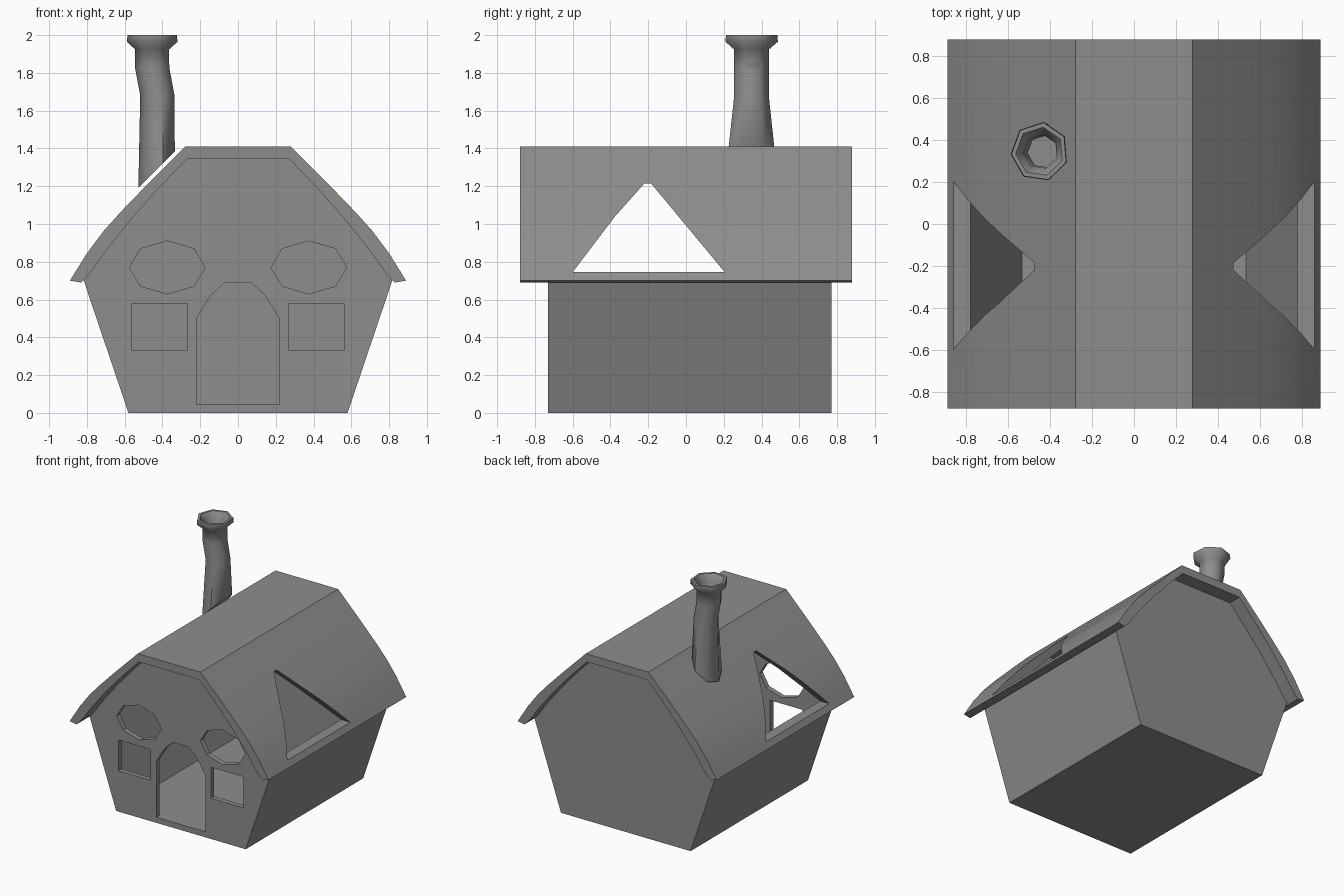
import bpy
import bmesh
import math

cube = bpy.data.objects.get("Cube")
if cube:
    bpy.data.objects.remove(cube, do_unlink=True)

grey = bpy.data.materials.new("plain grey")
grey.use_nodes = True
colour = (0.27, 0.27, 0.27, 1)
grey.diffuse_color = colour
grey.node_tree.nodes["Principled BSDF"].inputs["Base Color"].default_value = colour


def add_object(name, bm):
    bmesh.ops.recalc_face_normals(bm, faces=bm.faces)
    mesh = bpy.data.meshes.new(name)
    bm.to_mesh(mesh)
    bm.free()
    mesh.materials.append(grey)
    obj = bpy.data.objects.new(name, mesh)
    bpy.context.collection.objects.link(obj)
    return obj


def prism(name, outline, start, end, axis="y"):
    """Extrude an outline, drawn in the upright plane, along x or y."""
    bm = bmesh.new()

    def place(u, z, d):
        return (u, d, z) if axis == "y" else (d, u, z)

    a = [bm.verts.new(place(u, z, start)) for u, z in outline]
    b = [bm.verts.new(place(u, z, end)) for u, z in outline]
    bm.faces.new(a)
    bm.faces.new(b)
    n = len(a)
    for i in range(n):
        bm.faces.new((a[i], a[(i + 1) % n], b[(i + 1) % n], b[i]))
    return add_object(name, bm)


def mirrored(half):
    """Close a right-hand half outline with its mirror image."""
    return half + [(-u, z) for u, z in reversed(half)]


def select(obj):
    bpy.ops.object.select_all(action="DESELECT")
    obj.select_set(True)
    bpy.context.view_layer.objects.active = obj


def cut(obj, cutter):
    cutter.hide_render = True
    mod = obj.modifiers.new("opening", "BOOLEAN")
    mod.operation = "DIFFERENCE"
    mod.solver = "EXACT"
    mod.object = cutter
    select(obj)
    bpy.ops.object.modifier_apply(modifier=mod.name)
    bpy.data.objects.remove(cutter, do_unlink=True)


def smooth(obj, degrees):
    select(obj)
    bpy.ops.object.shade_smooth_by_angle(angle=math.radians(degrees))


# House body: leaning walls, floor and two gables, open under the roof
front, back, wall = -0.73, 0.77, 0.04
body = prism("house_walls", mirrored([(0.58, 0), (0.82, 0.71), (0.58, 1.03), (0.275, 1.35)]),
             front, back)
cut(body, prism("room", mirrored([(0.535, 0.045), (0.785, 0.71), (1, 0.71), (1, 1.6)]),
                front + wall, back - wall))

# Door, square windows and eight-sided upper windows in the front gable
door = mirrored([(0.22, 0.045), (0.22, 0.50), (0.145, 0.62), (0.07, 0.69)])
openings = [door]
for side in (-1, 1):
    openings.append([(side * 0.27, 0.33), (side * 0.56, 0.33),
                     (side * 0.56, 0.58), (side * 0.27, 0.58)])
    openings.append([(side * 0.375 + 0.2 * math.cos(i * math.pi / 4),
                      0.77 + 0.14 * math.sin(i * math.pi / 4)) for i in range(8)])
for outline in openings:
    cut(body, prism("front_cutter", outline, front - 0.1, front + wall + 0.02))

# Curved roof with a flat ridge and triangular side openings
outer = [(0.89, 0.70), (0.80, 0.845), (0.71, 0.965), (0.62, 1.065), (0.47, 1.22), (0.28, 1.41)]
inner = [(0.27, 1.345), (0.42, 1.19), (0.57, 1.02), (0.69, 0.87), (0.79, 0.73), (0.83, 0.69)]
half = inner + outer
bm = bmesh.new()
rings = []
for y in (-0.88, 0.88):
    right = [bm.verts.new((u, y, z)) for u, z in half]
    left = [bm.verts.new((-u, y, z)) for u, z in half]
    rings.append((right, left))
    count = len(inner)
    for pts in (right, left):
        for i in range(count - 1):
            bm.faces.new((pts[i], pts[i + 1], pts[-i - 2], pts[-i - 1]))
    bm.faces.new((right[0], right[-1], left[-1], left[0]))
for side in (0, 1):
    a, b = rings[0][side], rings[1][side]
    for i in range(len(half) - 1):
        bm.faces.new((a[i], a[i + 1], b[i + 1], b[i]))
for i in (0, -1):
    bm.faces.new((rings[0][0][i], rings[0][1][i], rings[1][1][i], rings[1][0][i]))
roof = add_object("roof", bm)
triangle = [(-0.60, 0.745), (0.205, 0.745), (-0.185, 1.215), (-0.22, 1.215), (-0.38, 1.035)]
cut(roof, prism("side_cutter", triangle, -1.2, 1.2, "x"))
smooth(roof, 20)

# Crooked seven-sided chimney with a flared rim and hollow flue
sections = [  # centre x, height, radius in x, radius in y
    (-0.428, None, 0.10, 0.135),
    (-0.424, 1.68, 0.094, 0.094),
    (-0.452, 1.83, 0.094, 0.096),
    (-0.452, 1.925, 0.094, 0.096),
    (-0.45, 1.965, 0.139, 0.143),
    (-0.45, 2.0, 0.135, 0.14),
    (-0.45, 2.0, 0.115, 0.118),
    (-0.445, 1.95, 0.082, 0.082),
    (-0.43, 1.68, 0.078, 0.078),
    (-0.43, 1.50, 0.078, 0.078),
]
bm = bmesh.new()
loops = []
for cx, height, rx, ry in sections:
    loop = []
    for i in range(7):
        a = math.radians(82) + i * math.tau / 7
        x = cx + rx * math.cos(a)
        z = 1.288 + (x + 0.43) if height is None else height
        loop.append(bm.verts.new((x, 0.345 + ry * math.sin(a), z)))
    loops.append(loop)
for low, high in zip(loops, loops[1:]):
    for i in range(7):
        j = (i + 1) % 7
        bm.faces.new((low[i], low[j], high[j], high[i]))
bm.faces.new(loops[0])
bm.faces.new(loops[-1])
chimney = add_object("chimney", bm)
smooth(chimney, 55)
